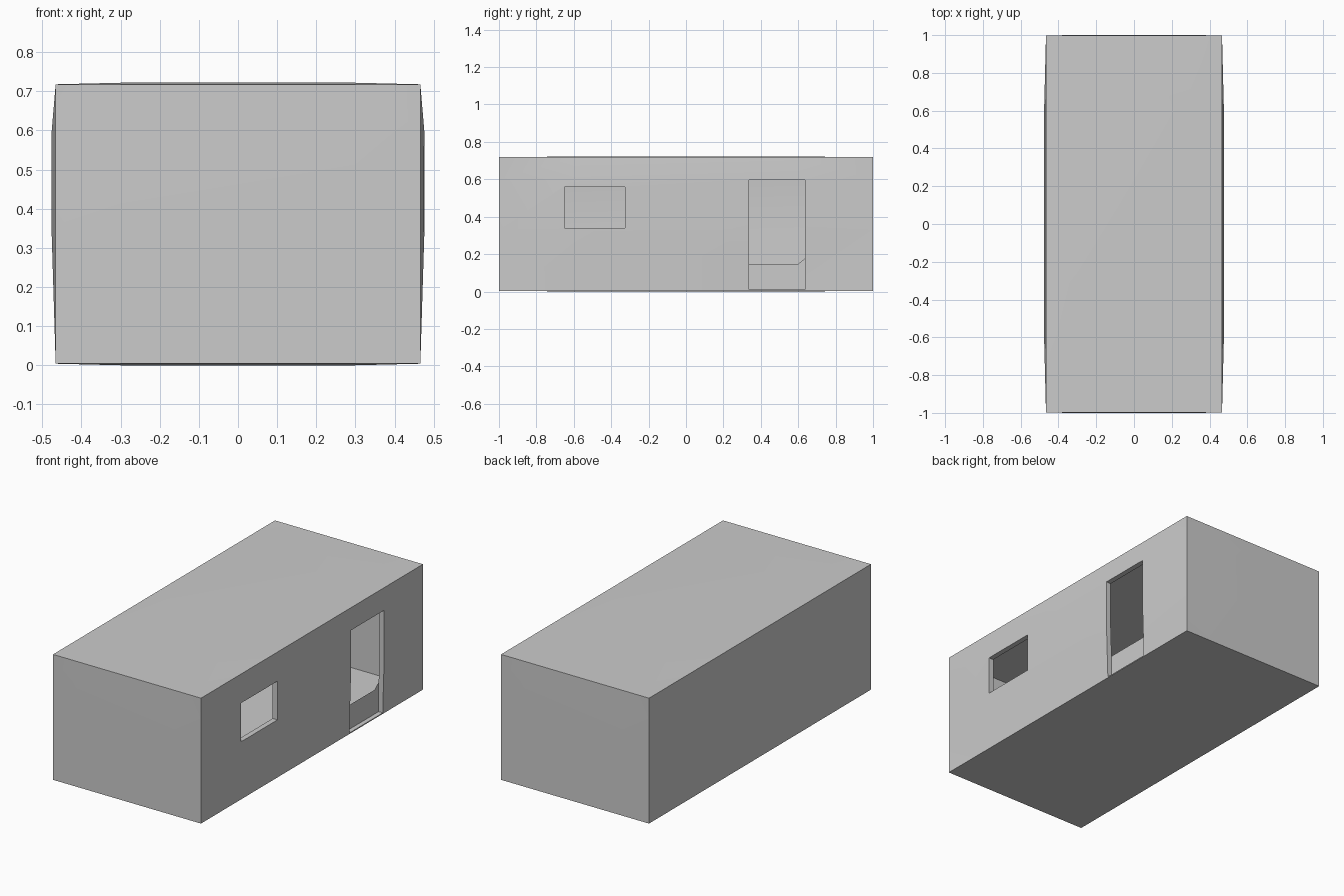
import bpy, bmesh
from mathutils import Vector

if "Cube" in bpy.data.objects:
    bpy.data.objects.remove(bpy.data.objects["Cube"])


def finish(name, bm):
    mesh = bpy.data.meshes.new(name)
    bm.to_mesh(mesh)
    bm.free()
    obj = bpy.data.objects.new(name, mesh)
    bpy.context.collection.objects.link(obj)
    return obj


def box(name, lo, hi, bulge=False):
    lo, hi = Vector(lo), Vector(hi)
    bm = bmesh.new()
    bmesh.ops.create_cube(bm, size=1)
    for v in bm.verts:
        v.co = Vector([(lo[i] + hi[i]) / 2 + v.co[i] * (hi[i] - lo[i]) for i in range(3)])
    if bulge:
        # split the walls into panels, then push the middle panels outward
        cuts = [(0, -0.3), (0, 0.3), (1, -0.6), (1, 0.6), (2, 0.33), (2, 0.6)]
        for axis, pos in cuts:
            co, no = Vector(), Vector()
            co[axis], no[axis] = pos, 1
            bmesh.ops.bisect_plane(bm, geom=bm.verts[:] + bm.edges[:] + bm.faces[:],
                                   plane_co=co, plane_no=no)
        push = (0.01, 0.0015, 0.004)
        for v in bm.verts:
            sides = [i for i in range(3)
                     if min(abs(v.co[i] - lo[i]), abs(v.co[i] - hi[i])) < 1e-4]
            if len(sides) == 1:
                i = sides[0]
                v.co[i] += push[i] if abs(v.co[i] - hi[i]) < 1e-4 else -push[i]
        bmesh.ops.triangulate(bm, faces=bm.faces[:])
    return finish(name, bm)


# outer shell
room = box("room_shell", (-0.466, -0.9985, 0.004), (0.466, 0.9985, 0.718), True)

# hollow interior, window and door openings in the right wall
cutters = [
    box("interior_cutter", (-0.436, -0.968, 0.026), (0.436, 0.968, 0.688), True),
    box("window_cutter", (0.42, -0.65, 0.34), (0.6, -0.325, 0.56)),
    box("door_cutter", (0.44, 0.336, 0.01), (0.6, 0.637, 0.597)),
]
for cutter in cutters:
    mod = room.modifiers.new(cutter.name, "BOOLEAN")
    mod.operation = "DIFFERENCE"
    mod.solver = "EXACT"
    mod.object = cutter
    cutter.hide_render = True

# bake the openings and drop the cutters
bpy.context.view_layer.objects.active = room
room.select_set(True)
for mod in list(room.modifiers):
    bpy.ops.object.modifier_apply(modifier=mod.name)
for cutter in cutters:
    bpy.data.objects.remove(cutter)
bpy.ops.object.shade_smooth_by_angle(angle=0.5)
